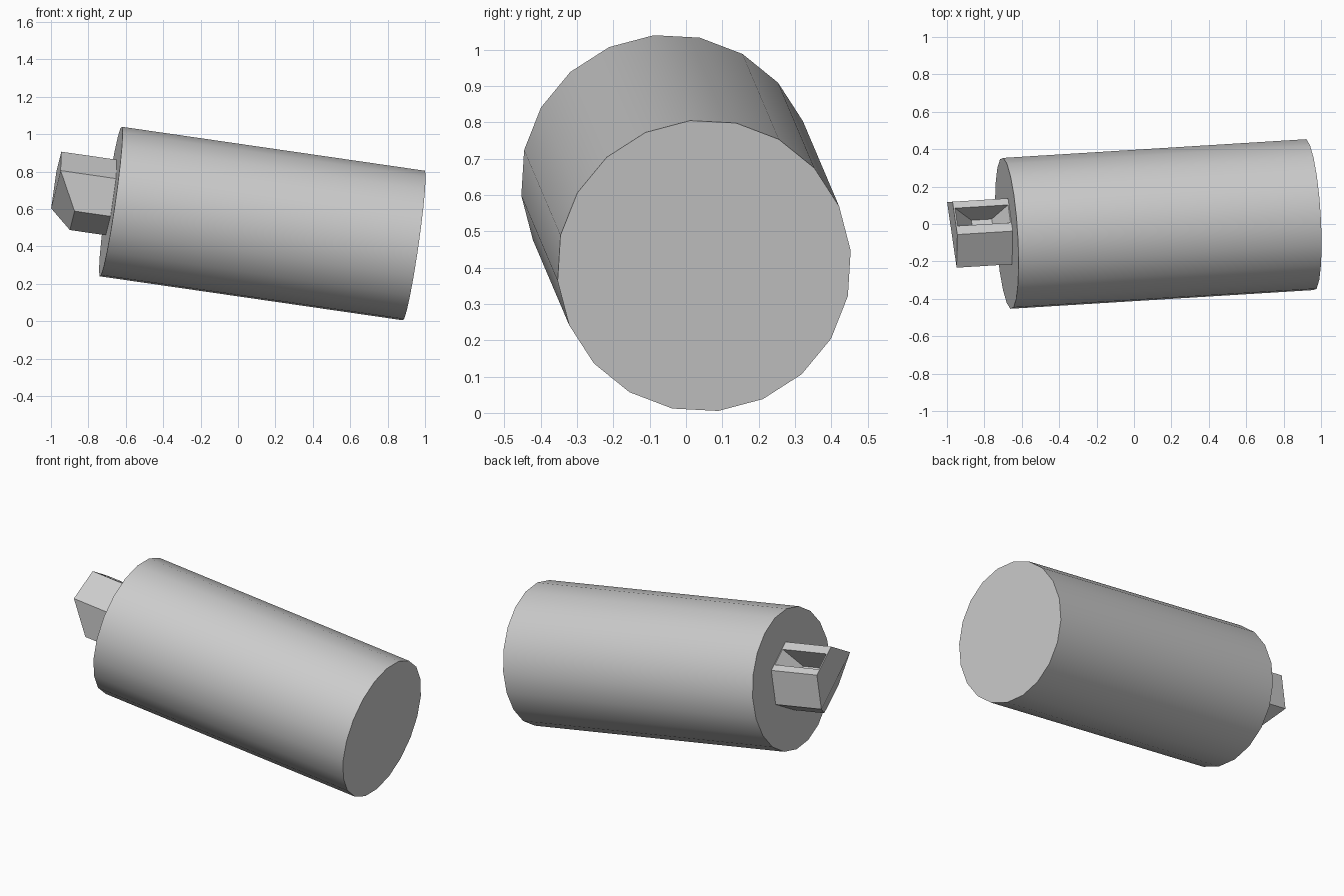
import bpy
import bmesh
from math import sin, cos, radians
from mathutils import Vector, Matrix

if "Cube" in bpy.data.objects:
    bpy.data.objects.remove(bpy.data.objects["Cube"])

# Single material
grey = bpy.data.materials.new("light_grey")
grey.use_nodes = True
colour = (0.6, 0.6, 0.6, 1)
grey.diffuse_color = colour
grey.node_tree.nodes["Principled BSDF"].inputs["Base Color"].default_value = colour

# Tilted frame: local z runs along the barrel, local y is up
start = Vector((-0.68, -0.05, 0.64))
finish = Vector((0.94, 0.05, 0.405))
length = (finish - start).length
axis = (finish - start).normalized()
up = (Vector((0, 0, 1)) - axis.z * axis).normalized()
side = up.cross(axis)
frame = Matrix((side, up, axis)).transposed().to_4x4()
frame.translation = start


def ring(bm, sides, radius, turn, depth, centre=(0, 0)):
    """Vertices around local z, counted from up toward the side."""
    verts = []
    for k in range(sides):
        a = radians(turn) + radians(360 / sides) * k
        verts.append(bm.verts.new((centre[0] + radius * sin(a),
                                   centre[1] + radius * cos(a), depth)))
    return verts


def bridge(bm, a, b, skip=()):
    n = len(a)
    for k in range(n):
        if k not in skip:
            j = (k + 1) % n
            bm.faces.new((a[k], a[j], b[j], b[k]))


def finish_part(bm, name):
    bmesh.ops.recalc_face_normals(bm, faces=bm.faces)
    mesh = bpy.data.meshes.new(name)
    bm.to_mesh(mesh)
    bm.free()
    mesh.materials.append(grey)
    obj = bpy.data.objects.new(name, mesh)
    obj.matrix_world = frame
    bpy.context.collection.objects.link(obj)
    bpy.ops.object.select_all(action="DESELECT")
    obj.select_set(True)
    bpy.context.view_layer.objects.active = obj
    bpy.ops.object.shade_smooth_by_angle(angle=radians(30))


# Barrel: twenty-sided cylinder
bm = bmesh.new()
near = ring(bm, 20, 0.406, -6, 0)
far = ring(bm, 20, 0.406, -6, length)
bridge(bm, near, far)
bm.faces.new(near)
bm.faces.new(far)
finish_part(bm, "barrel")

# Hexagonal stub with its lower half bevelled back at the tip
bm = bmesh.new()
offset = (0.01, 0.022)
base = ring(bm, 6, 0.204, 0, 0.02, offset)
tip = ring(bm, 6, 0.204, 0, -0.30, offset)
for k in (3, 4):
    tip[k].co.z = -0.195
bridge(bm, base, tip, skip=(0,))
bm.faces.new(base)
bm.faces.new((tip[0], tip[1], tip[2], tip[5]))
bm.faces.new((tip[5], tip[2], tip[3], tip[4]))

# Pocket with sloping ends, sunk into the upper side face
inward = -Vector((sin(radians(30)), cos(radians(30)), 0))


def pocket_ring(z_in, z_out, depth):
    verts = []
    for t, z in ((0.26, z_in), (0.8, z_in), (0.8, z_out), (0.26, z_out)):
        p = base[0].co.lerp(base[1].co, t) + inward * depth
        p.z = z
        verts.append(bm.verts.new(p))
    return verts


rim = pocket_ring(-0.005, -0.292, 0)
floor = pocket_ring(-0.08, -0.19, 0.14)
bridge(bm, [base[0], base[1], tip[1], tip[0]], rim)
bridge(bm, rim, floor)
bm.faces.new(floor)
finish_part(bm, "hexagonal_stub")
